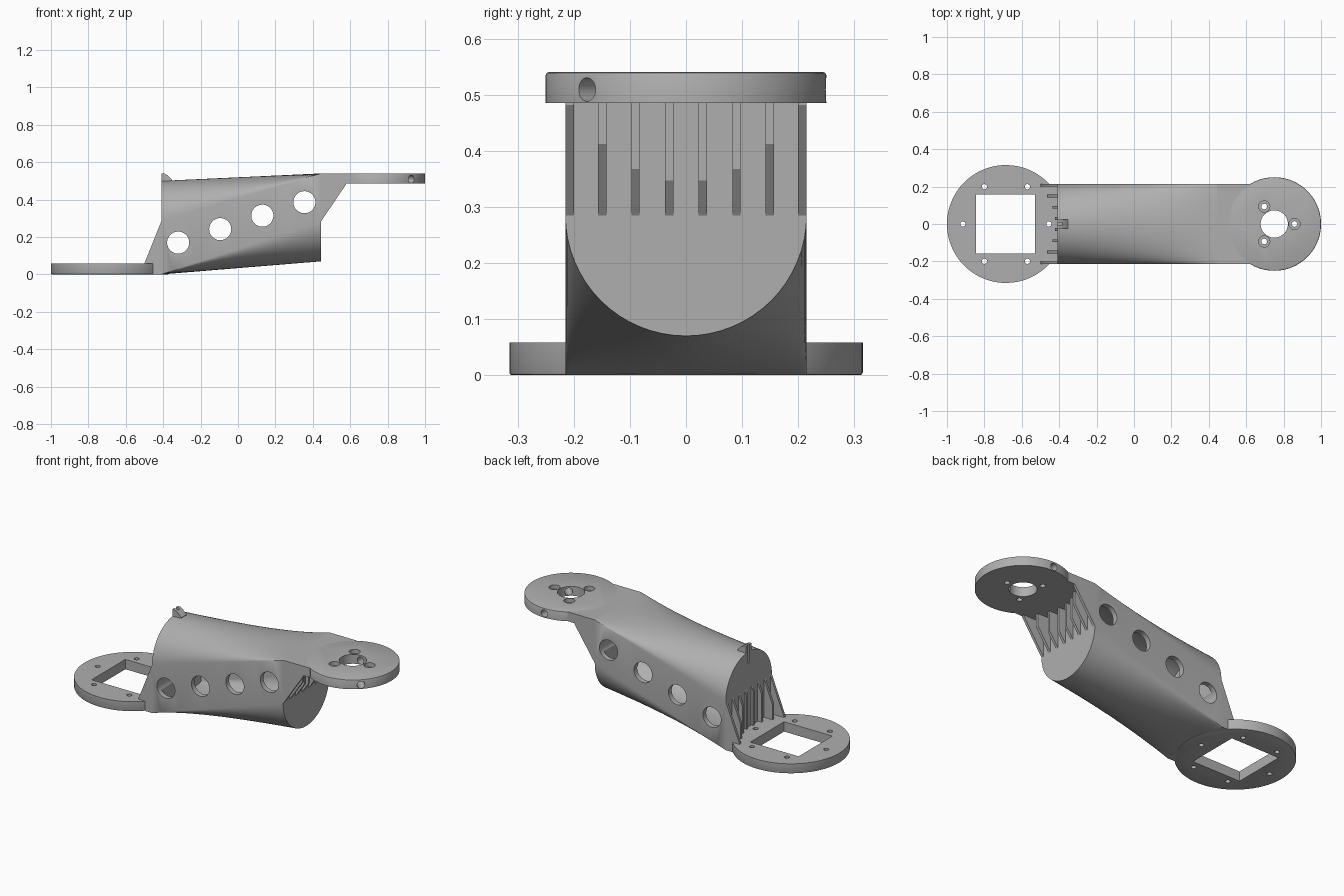
import bpy, bmesh
from math import sin, cos, pi, sqrt, radians
from mathutils import Matrix, Vector

cube = bpy.data.objects.get("Cube")
if cube:
    bpy.data.objects.remove(cube, do_unlink=True)

grey = bpy.data.materials.new("plain grey")
grey.use_nodes = True
COLOUR = (0.43, 0.43, 0.43, 1)
grey.diffuse_color = COLOUR
grey.node_tree.nodes["Principled BSDF"].inputs["Base Color"].default_value = COLOUR

HALF = 0.215              # half width of the arm
X0, X1 = -0.41, 0.445     # ends of the arm body
SHOULDER = 0.285          # height where the round ends start
BASE_X, BASE_R = -0.685, 0.315
TOP_X, TOP_R = 0.75, 0.25
CLEAR_R = 0.265           # clearance radius that trims the ribs


def finish(name, bm):
    bmesh.ops.recalc_face_normals(bm, faces=bm.faces)
    mesh = bpy.data.meshes.new(name)
    bm.to_mesh(mesh)
    bm.free()
    mesh.materials.append(grey)
    ob = bpy.data.objects.new(name, mesh)
    bpy.context.collection.objects.link(ob)
    return ob


def select(ob):
    bpy.ops.object.select_all(action='DESELECT')
    ob.select_set(True)
    bpy.context.view_layer.objects.active = ob


def cut(ob, *cutters):
    for c in cutters:
        select(ob)
        mod = ob.modifiers.new("cut", 'BOOLEAN')
        mod.operation = 'DIFFERENCE'
        mod.solver = 'EXACT'
        mod.object = c
        bpy.ops.object.modifier_apply(modifier=mod.name)
        bpy.data.objects.remove(c, do_unlink=True)


def box(name, x, y, z):
    bm = bmesh.new()
    bmesh.ops.create_cube(bm, size=1)
    for v in bm.verts:
        v.co = [(r[0] + r[1]) / 2 + c * (r[1] - r[0]) for r, c in zip((x, y, z), v.co)]
    return finish(name, bm)


def rod(name, start, end, r, sides=48, round_z=None):
    """Cylinder between two points, optionally softening the rim at one height."""
    a, b = Vector(start), Vector(end)
    bm = bmesh.new()
    turn = (b - a).to_track_quat('Z', 'Y').to_matrix().to_4x4()
    bmesh.ops.create_cone(bm, cap_ends=True, segments=sides, radius1=r, radius2=r,
                          depth=(b - a).length,
                          matrix=Matrix.Translation((a + b) / 2) @ turn)
    if round_z is not None:
        rim = [e for e in bm.edges if all(abs(v.co.z - round_z) < 1e-4 for v in e.verts)]
        bmesh.ops.bevel(bm, geom=rim, offset=0.005, segments=2, profile=0.5, affect='EDGES')
    return finish(name, bm)


def plate(name, outline, y0, y1):
    """Side outline in x and z, extruded along y."""
    bm = bmesh.new()
    face = bm.faces.new([bm.verts.new((x, y0, z)) for x, z in outline])
    out = bmesh.ops.extrude_face_region(bm, geom=[face])
    moved = [g for g in out["geom"] if isinstance(g, bmesh.types.BMVert)]
    bmesh.ops.translate(bm, verts=moved, vec=(0, y1 - y0, 0))
    return finish(name, bm)


def loft(name, x0, x1, inset, steps=14, arc=32):
    """Body that blends from an arched top to a rounded bottom."""
    bm = bmesh.new()
    rings = []
    for i in range(steps + 1):
        x = x0 + (x1 - x0) * i / steps
        t = (x - X0) / (X1 - X0)
        angles = [pi * k / arc for k in range(arc + 1)]
        pts = [((HALF - inset) * cos(a),
                SHOULDER + 0.255 * t + HALF * (1 - t) * sin(a) - inset) for a in angles]
        pts += [((HALF - inset) * cos(a),
                 SHOULDER * t - HALF * t * sin(a) + inset) for a in reversed(angles)]
        rings.append([bm.verts.new((x, y, z)) for y, z in pts])
    n = len(rings[0])
    for a, b in zip(rings, rings[1:]):
        for k in range(n):
            m = (k + 1) % n
            bm.faces.new((a[k], a[m], b[m], b[k]))
    bm.faces.new(rings[0])
    bm.faces.new(rings[-1])
    return finish(name, bm)


def slot():
    return box("slot", (-0.43, -0.385), (-0.008, 0.008), (0.43, 0.56))


# Hollow arm body with four lightening holes through both sides
body = loft("arm_body", X0, X1, 0)
cut(body, loft("cavity", X0 + 0.04, X1 - 0.04, 0.03))
for i in range(4):
    x, z = -0.32 + 0.225 * i, 0.17 + 0.072 * i
    cut(body, rod("hole", (x, -0.3, z), (x, 0.3, z), 0.059))
cut(body, slot())

# Small hook on the arched end
hook = plate("hook", [(X0, 0.48), (X0, 0.54), (-0.395, 0.54), (-0.38, 0.532),
                      (-0.352, 0.505), (-0.352, 0.48)], -0.025, 0.025)
cut(hook, slot())

# Base flange: disc with a square window and six screw holes
base = rod("base_flange", (BASE_X, 0, 0), (BASE_X, 0, 0.058), BASE_R, 128, round_z=0)
cut(base, box("window", (-0.845, -0.53), (-0.157, 0.157), (-0.1, 0.2)))
screws = [(BASE_X + 0.23 * cos(k * pi / 3), 0.23 * sin(k * pi / 3)) for k in range(6)]
for x, y in screws:
    cut(base, rod("screw", (x, y, -0.1), (x, y, 0.2), 0.014, 24))
base_neck = box("base_neck", (-0.456, X0), (-HALF, HALF), (0, 0.058))
cut(base_neck, rod("screw", (*screws[0], -0.1), (*screws[0], 0.2), 0.014, 24))

# Top flange: disc with bore, counterbored screw holes and rim set-screw holes
top = rod("top_flange", (TOP_X, 0, 0.485), (TOP_X, 0, 0.54), TOP_R, 128, round_z=0.54)
cut(top, rod("bore", (TOP_X, 0, 0.4), (TOP_X, 0, 0.6), 0.073, 64))
for k in range(3):
    x, y = TOP_X + 0.108 * cos(k * 2 * pi / 3), 0.108 * sin(k * 2 * pi / 3)
    cut(top, rod("screw", (x, y, 0.4), (x, y, 0.6), 0.015, 24),
        rod("counterbore", (x, y, 0.515), (x, y, 0.6), 0.03, 32))
for angle in (radians(90), radians(-45)):
    c, s = cos(angle), sin(angle)
    cut(top, rod("set_screw", (TOP_X + 0.06 * c, 0.06 * s, 0.509),
                 (TOP_X + 0.3 * c, 0.3 * s, 0.509), 0.021, 32))
top_neck = box("top_neck", (X1, 0.622), (-HALF, HALF), (0.485, 0.54))

# Support ribs between the flanges and the body ends
for side, way in (("left", 1), ("right", -1)):
    for k, y in enumerate((0.03, 0.09, 0.149, 0.2075)):
        reach = sqrt(CLEAR_R ** 2 - y ** 2)
        y0, y1 = way * y - 0.0075, way * y + 0.0075
        x = min(TOP_X - reach, 0.578)
        z = SHOULDER + (x - X1) * 1.48
        plate(f"top_rib_{side}_{k + 1}", [(X1, SHOULDER), (x, z), (x, 0.487), (X1, 0.487)], y0, y1)
        x = max(BASE_X + reach, -0.5)
        z = SHOULDER - (X0 - x) * 2.5
        plate(f"base_rib_{side}_{k + 1}", [(X0, SHOULDER), (x, z), (x, 0.05), (X0, 0.05)], y0, y1)

# Smooth the round surfaces and keep the edges sharp
for ob in bpy.context.collection.objects:
    if ob.type == 'MESH' and grey.name in ob.data.materials:
        select(ob)
        bpy.ops.object.shade_smooth_by_angle(angle=radians(30))
